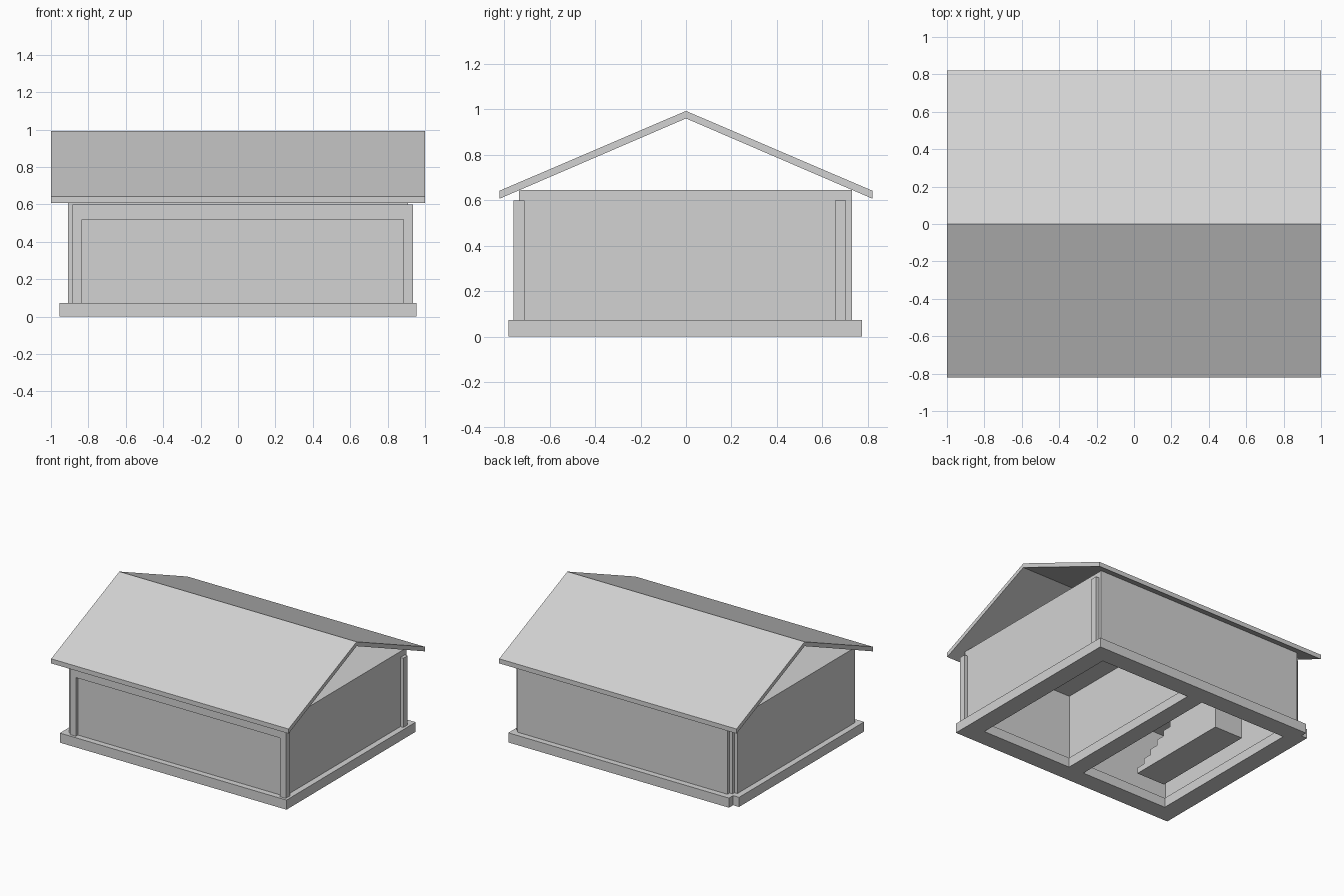
import bpy
import bmesh

cube = bpy.data.objects.get("Cube")
if cube:
    bpy.data.objects.remove(cube, do_unlink=True)

GREY = (0.65, 0.65, 0.65, 1.0)
grey = bpy.data.materials.new("plain_grey")
grey.use_nodes = True
grey.diffuse_color = GREY
for node in grey.node_tree.nodes:
    if node.type == 'BSDF_PRINCIPLED':
        node.inputs["Base Color"].default_value = GREY


def prism(name, profile, x0, x1):
    """Extrude a (y, z) profile along x."""
    bm = bmesh.new()
    face = bm.faces.new([bm.verts.new((x0, y, z)) for y, z in profile])
    extruded = bmesh.ops.extrude_face_region(bm, geom=[face])
    verts = [v for v in extruded["geom"] if isinstance(v, bmesh.types.BMVert)]
    bmesh.ops.translate(bm, verts=verts, vec=(x1 - x0, 0, 0))
    bmesh.ops.recalc_face_normals(bm, faces=bm.faces)
    mesh = bpy.data.meshes.new(name)
    bm.to_mesh(mesh)
    bm.free()
    mesh.materials.append(grey)
    obj = bpy.data.objects.new(name, mesh)
    bpy.context.collection.objects.link(obj)
    return obj


def box(name, x0, x1, y0, y1, z0, z1):
    return prism(name, [(y0, z0), (y1, z0), (y1, z1), (y0, z1)], x0, x1)


BASE, TOP = 0.073, 0.60     # plinth top and wall top

# Plinth strips under every wall; the back left corner stays notched
box("plinth_front", -0.955, 0.955, -0.78, -0.64, 0, BASE)
box("plinth_left_end", -0.955, -0.815, -0.64, 0.725, 0, BASE)
box("plinth_right_end", 0.815, 0.955, -0.64, 0.635, 0, BASE)
box("plinth_back", -0.905, 0.955, 0.635, 0.775, 0, BASE)
box("plinth_middle", -0.08, 0.05, -0.64, 0.635, 0, BASE)

# Walls, with a partition between two rooms
box("wall_front", -0.91, 0.91, -0.735, -0.685, BASE, TOP)
box("wall_left_end", -0.91, -0.86, -0.685, 0.68, BASE, TOP)
box("wall_right_end", 0.86, 0.91, -0.685, 0.68, BASE, TOP)
box("wall_back", -0.86, 0.91, 0.68, 0.73, BASE, TOP)
box("partition", -0.04, 0.01, -0.685, 0.68, BASE, TOP)

# Corner posts and the beam across the front
for side, x in (("left", -0.86), ("right", 0.91)):
    for end, y in (("front", -0.735), ("back", 0.68)):
        box(f"post_{end}_{side}", x - 0.025, x + 0.025,
            y - 0.025, y + 0.025, BASE, TOP)
box("front_beam", -0.835, 0.885, -0.76, -0.71, 0.52, TOP)

# Ceiling slab, notched at the same corner as the walls
box("ceiling", -0.91, 0.91, -0.735, 0.68, TOP, 0.645)
box("ceiling_back_edge", -0.86, 0.91, 0.68, 0.73, TOP, 0.645)

# Solid staircase rising towards the back
STEPS, RUN, RISE = 12, 0.07, 0.0435
START = -0.5
stair = [(START, BASE)]
for i in range(STEPS):
    z = BASE + (i + 1) * RISE
    stair += [(START + i * RUN, z), (START + (i + 1) * RUN, z)]
stair.append((START + STEPS * RUN, BASE))
prism("staircase", stair, -0.69, -0.45)

# Gable roof, a thin folded sheet open at both ends
prism("roof", [(-0.82, 0.607), (-0.82, 0.642), (0, 0.993),
               (0.82, 0.642), (0.82, 0.607), (0, 0.96)], -1, 1)
